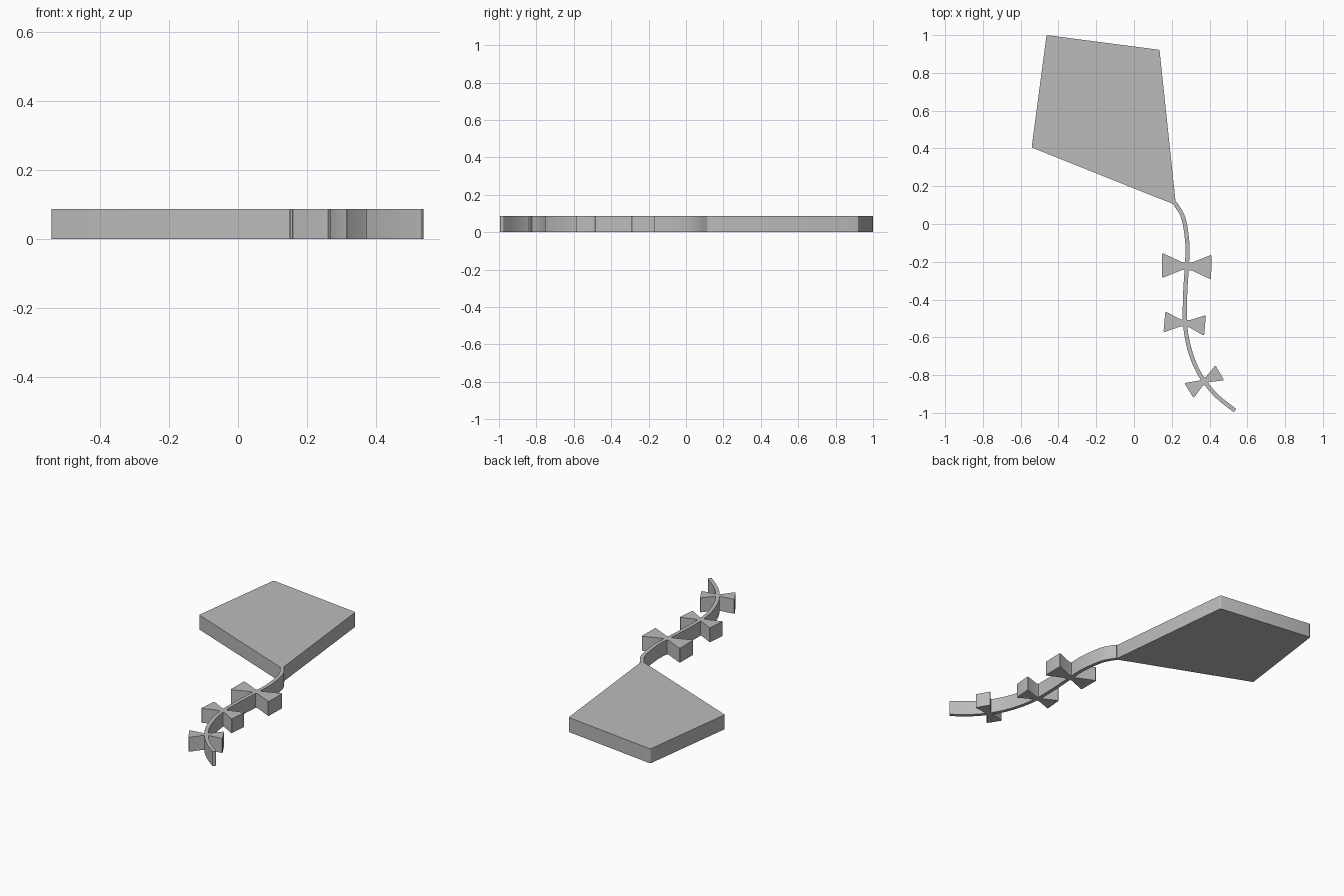
import bpy
import bmesh
from mathutils import Vector
from mathutils.geometry import interpolate_bezier

cube = bpy.data.objects.get("Cube")
if cube:
    bpy.data.objects.remove(cube)

THICK = 0.087

grey = bpy.data.materials.new("plain_grey")
grey.use_nodes = True
grey.diffuse_color = (0.5, 0.5, 0.5, 1)
grey.node_tree.nodes["Principled BSDF"].inputs["Base Color"].default_value = (0.5, 0.5, 0.5, 1)


def slab(name, faces, rounding=0.0, corners=()):
    """Raise flat outlines into a slab, rounding the chosen upright corners."""
    bm = bmesh.new()
    for outline in faces:
        bm.faces.new([bm.verts.new((p[0], p[1], 0)) for p in outline])
    bmesh.ops.remove_doubles(bm, verts=bm.verts, dist=1e-5)
    if rounding:
        picked = [v for v in bm.verts if any((v.co.xy - c).length < 1e-4 for c in corners)]
        bmesh.ops.bevel(bm, geom=picked, offset=rounding, segments=3,
                        profile=0.5, affect='VERTICES')
    grown = bmesh.ops.extrude_face_region(bm, geom=bm.faces[:], use_keep_orig=True)
    top = [g for g in grown["geom"] if isinstance(g, bmesh.types.BMVert)]
    bmesh.ops.translate(bm, verts=top, vec=(0, 0, THICK))
    bmesh.ops.recalc_face_normals(bm, faces=bm.faces[:])
    mesh = bpy.data.meshes.new(name)
    bm.to_mesh(mesh)
    bm.free()
    mesh.materials.append(grey)
    obj = bpy.data.objects.new(name, mesh)
    bpy.context.collection.objects.link(obj)
    bpy.ops.object.select_all(action='DESELECT')
    obj.select_set(True)
    bpy.context.view_layer.objects.active = obj
    bpy.ops.object.shade_smooth_by_angle(angle=0.5)
    return obj


# Kite sail
sail = [Vector(p) for p in ((-0.463, 1.0), (0.135, 0.922), (0.222, 0.1), (-0.542, 0.405))]
slab("kite_sail", [sail], 0.006, sail)

# Tail: a thin ribbon along a smooth path
path = [Vector(p) for p in (
    (0.217, 0.11), (0.262, 0.03), (0.283, -0.11), (0.28, -0.22), (0.271, -0.37),
    (0.27, -0.52), (0.288, -0.64), (0.325, -0.75), (0.373, -0.833), (0.44, -0.912),
    (0.535, -0.988))]
slopes = [(path[min(i + 1, len(path) - 1)] - path[max(i - 1, 0)]) / 6 for i in range(len(path))]
line = []
for i in range(len(path) - 1):
    line += interpolate_bezier(path[i], path[i] + slopes[i],
                               path[i + 1] - slopes[i + 1], path[i + 1], 7)[:-1]
line = [Vector(p[:2]) for p in line] + [path[-1]]
left, right = [], []
for i, p in enumerate(line):
    along = (line[min(i + 1, len(line) - 1)] - line[max(i - 1, 0)]).normalized()
    side = Vector((-along.y, along.x)) * 0.011
    left.append(p + side)
    right.append(p - side)
slab("kite_tail", [(left[i], left[i + 1], right[i + 1], right[i]) for i in range(len(line) - 1)],
     0.006, (left[-1], right[-1]))


def bow(name, centre, corners, knot):
    """Bow from its knot centre and end corners: upper left, lower left, lower right, upper right."""
    c = Vector(centre)
    ul, ll, lr, ur = [Vector(p) for p in corners]
    along = (ur + lr - ul - ll).normalized() * knot
    up = Vector((-along.y, along.x)) * 0.8
    outline = [ul, ll, c - along - up, c + along - up, lr, ur, c + along + up, c - along + up]
    slab(name, [outline], 0.008, (ul, ll, lr, ur))


bow("upper_bow", (0.28, -0.224),
    ((0.149, -0.153), (0.149, -0.286), (0.408, -0.294), (0.411, -0.162)), 0.026)
bow("middle_bow", (0.27, -0.526),
    ((0.166, -0.463), (0.156, -0.574), (0.371, -0.592), (0.381, -0.482)), 0.023)
bow("lower_bow", (0.372, -0.833),
    ((0.266, -0.842), (0.316, -0.922), (0.477, -0.828), (0.431, -0.748)), 0.021)
